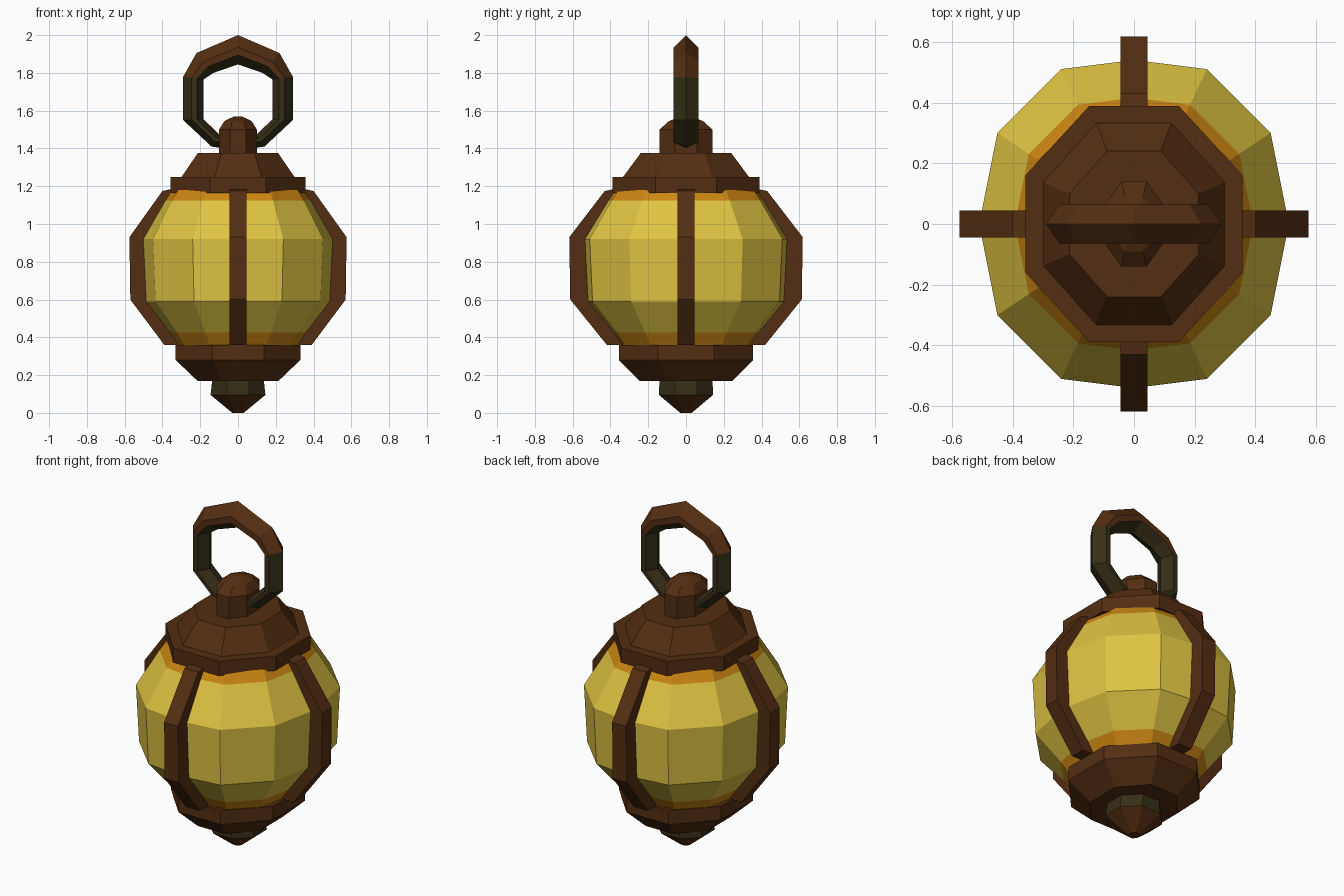
import bpy, bmesh, math
from mathutils import Vector

if "Cube" in bpy.data.objects:
    bpy.data.objects.remove(bpy.data.objects["Cube"])


def material(name, rgb):
    m = bpy.data.materials.new(name)
    m.diffuse_color = (*rgb, 1)
    m.use_nodes = True
    m.node_tree.nodes["Principled BSDF"].inputs["Base Color"].default_value = m.diffuse_color
    return m


BROWN = material("brown wood", (0.088, 0.027, 0.006))
DARK = material("dark iron", (0.036, 0.027, 0.008))
YELLOW = material("yellow glass", (0.74, 0.55, 0.055))
ORANGE = material("orange glass", (0.60, 0.24, 0.006))


def loft(name, rings, mats, rule=None, closed=False):
    """Skin equal-length point rings; rule(face) gives the material index."""
    bm = bmesh.new()
    loops = [[bm.verts.new(p) for p in r] for r in rings]
    n = len(loops[0])
    pairs = list(zip(loops, loops[1:]))
    if closed:
        pairs.append((loops[-1], loops[0]))
    else:
        bm.faces.new(loops[0])
        bm.faces.new(loops[-1])
    for a, b in pairs:
        for i in range(n):
            j = (i + 1) % n
            bm.faces.new((a[i], a[j], b[j], b[i]))
    bmesh.ops.recalc_face_normals(bm, faces=bm.faces)
    if rule:
        for f in bm.faces:
            f.material_index = rule(f)
    me = bpy.data.meshes.new(name)
    bm.to_mesh(me)
    bm.free()
    for m in mats:
        me.materials.append(m)
    ob = bpy.data.objects.new(name, me)
    bpy.context.collection.objects.link(ob)
    return ob


def octagon(ax, ay, z):
    """Octagon with flat sides at +-ax and +-ay."""
    k = 1 / math.cos(math.pi / 8)
    angles = [math.pi / 8 + i * math.pi / 4 for i in range(8)]
    return [(ax * k * math.cos(a), ay * k * math.sin(a), z) for a in angles]


def turned(name, profile, mats, rule=None):
    return loft(name, [octagon(*p) for p in profile], mats, rule)


# Glass globe: twelve sides, orange bands at both ends
quarter = [(0.51, 0), (0.45, 0.30), (0.24, 0.51)]
outline = (quarter + [(0, 0.54)] + [(-x, y) for x, y in quarter[::-1]]
           + [(-x, -y) for x, y in quarter[1:]] + [(0, -0.54)]
           + [(x, -y) for x, y in quarter[:0:-1]])
globe = [(0.61, 0.34), (0.72, 0.425), (0.97, 0.59), (1.0, 0.92), (0.77, 1.125), (0.70, 1.18)]
loft("glass_globe", [[(x * s, y * s, z) for x, y in outline] for s, z in globe],
     [YELLOW, ORANGE],
     lambda f: 0 if 0.43 < f.calc_center_median().z < 1.12 else 1)

# Base and bottom finial
turned("base", [(0.215, 0.245, 0.17), (0.33, 0.355, 0.28), (0.33, 0.355, 0.36)], [BROWN])
turned("bottom_finial", [(0.03, 0.03, 0), (0.145, 0.143, 0.095), (0.135, 0.14, 0.19)],
       [BROWN, DARK], lambda f: 1 if f.calc_center_median().z > 0.1 else 0)

# Cap: lip plate, sloped roof, knob
turned("cap_lip", [(0.357, 0.388, 1.165), (0.357, 0.388, 1.25)], [BROWN])
turned("cap_roof", [(0.305, 0.34, 1.24), (0.213, 0.24, 1.375)], [BROWN])
turned("cap_knob", [(0.10, 0.14, 1.36), (0.10, 0.14, 1.50),
                    (0.072, 0.09, 1.545), (0.02, 0.025, 1.57)], [BROWN])

# Four straps around the globe
strap_outer = [(0.28, 1.20), (0.40, 1.175), (0.575, 0.93), (0.57, 0.60), (0.39, 0.36)]
strap_inner = [(0.28, 1.12), (0.35, 1.11), (0.485, 0.90), (0.48, 0.62), (0.30, 0.36)]
for name, d, k in (("right", (1, 0), 1), ("left", (-1, 0), 1),
                   ("back", (0, 1), 1.075), ("front", (0, -1), 1.075)):
    out, side = Vector((*d, 0)), Vector((-d[1], d[0], 0)) * 0.045
    rings = []
    for (ro, zo), (ri, zi) in zip(strap_outer, strap_inner):
        o = out * ro * k + Vector((0, 0, zo))
        i = out * ri * k + Vector((0, 0, zi))
        rings.append([o + side, o - side, i - side, i + side])
    loft(name + "_strap", rings, [BROWN])

# Hanging ring: six-sided section, dark below and inside
outer = [(0, 2.0), (0.22, 1.905), (0.29, 1.78), (0.29, 1.55), (0.14, 1.41), (0, 1.39)]
inner = [(0, 1.845), (0.13, 1.80), (0.183, 1.765), (0.183, 1.555), (0.10, 1.475), (0, 1.46)]
stations = list(zip(outer, inner))
stations += [((-a[0], a[1]), (-b[0], b[1])) for a, b in stations[-2:0:-1]]
section = [(0, 0), (0.065, 0.42), (0.065, 0.68), (0, 1), (-0.065, 0.68), (-0.065, 0.42)]
rings = [[(a[0] + (b[0] - a[0]) * t, y, a[1] + (b[1] - a[1]) * t) for y, t in section]
         for a, b in stations]


def ring_rule(f):
    c = f.calc_center_median()
    inward = f.normal.dot(Vector((-c.x, 0, 1.66 - c.z))) > 0.05
    return 1 if c.z < 1.77 or inward else 0


loft("hanging_ring", rings, [BROWN, DARK], ring_rule, closed=True)
